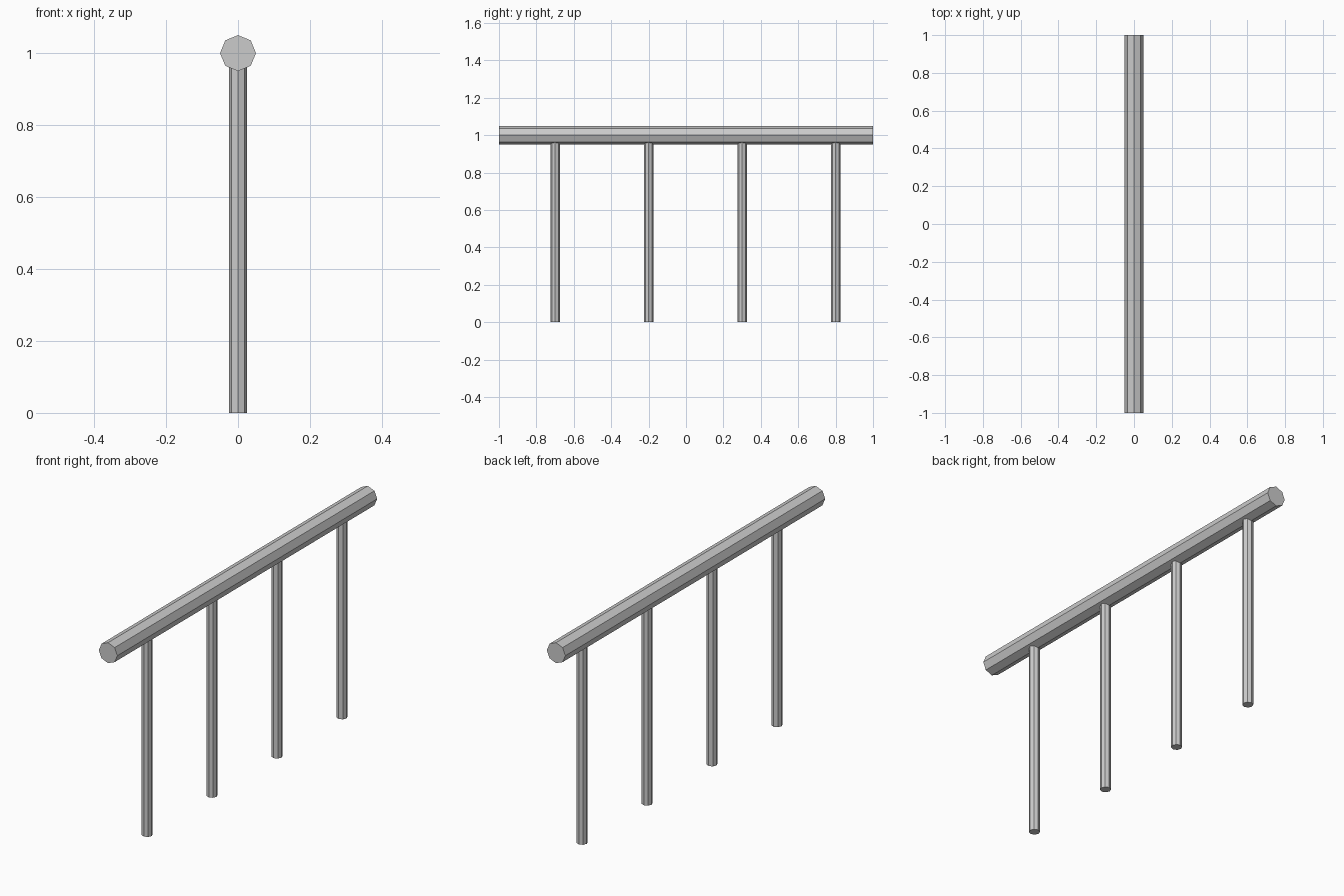
import bpy
from math import pi

if "Cube" in bpy.data.objects:
    bpy.data.objects.remove(bpy.data.objects["Cube"])


def rod(name, radius, length, centre, rotation=(0, 0, 0)):
    bpy.ops.mesh.primitive_cylinder_add(vertices=8, radius=radius, depth=length,
                                        location=centre, rotation=rotation)
    bpy.context.object.name = name


# Octagonal handrail running front to back
rod("handrail", 0.05, 2.0, (0, 0, 1.0), (pi / 2, 0, 0))

# Evenly spaced posts, ending inside the rail
POST_HEIGHT = 1.0
for i in range(4):
    rod(f"post_{i + 1}", 0.025, POST_HEIGHT, (0, -0.7 + 0.5 * i, POST_HEIGHT / 2))
